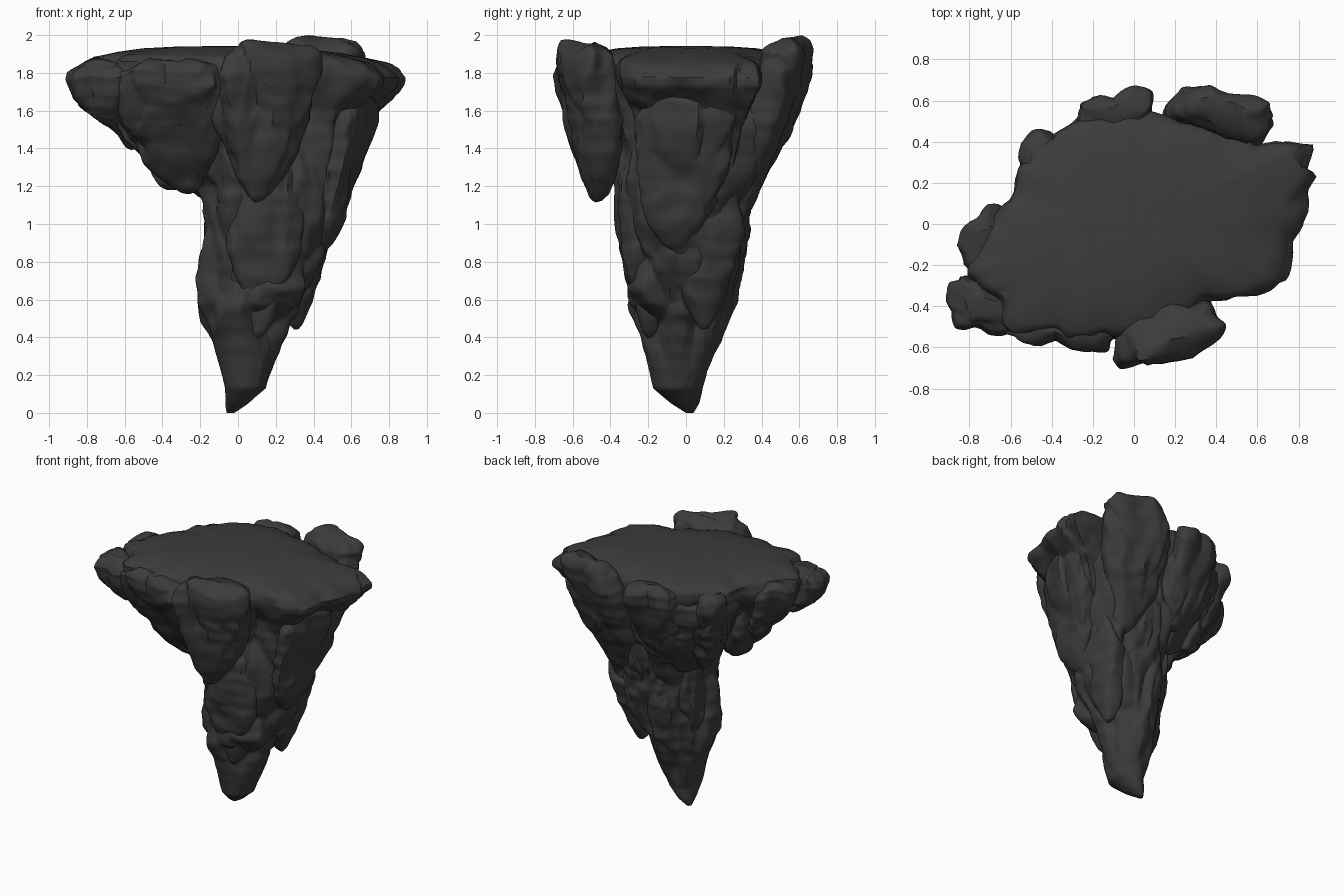
import bpy, bmesh, math
from mathutils import Vector, noise

cube = bpy.data.objects.get("Cube")
if cube:
    bpy.data.objects.remove(cube, do_unlink=True)

stone = bpy.data.materials.new("dark_stone")
stone.use_nodes = True
stone.diffuse_color = (0.045, 0.045, 0.046, 1)
bsdf = stone.node_tree.nodes["Principled BSDF"]
bsdf.inputs["Base Color"].default_value = stone.diffuse_color
bsdf.inputs["Roughness"].default_value = 0.9


def lerp_table(table, t):
    """Interpolate rows of (key, values...) at key t."""
    for a, b in zip(table, table[1:]):
        if t <= b[0]:
            f = max(0, (t - a[0]) / (b[0] - a[0]))
            return [p + (q - p) * f for p, q in zip(a[1:], b[1:])]
    return list(table[-1][1:])


def crag(p, seed):
    """Chunky relief stretched along the height, with fine ledges."""
    q = Vector((p.x * 4, p.y * 4, p.z * 1.7)) + Vector((seed * 3.7, seed, 0))
    q += noise.noise_vector(q * 0.8) * 0.4
    d = noise.voronoi(q)[0]
    chunk = min(d[1] - d[0], 0.45) - 0.22
    ridge = 0.25 - abs(noise.noise(q * 2.3))
    strata = noise.noise(Vector((p.x * 4, p.y * 4, p.z * 16 + seed)))
    return chunk * 0.7 + noise.noise(q * 1.5) * 0.4 + ridge * 0.3 + strata * 0.08


def loft(name, rings, amps, seed):
    """Skin closed rings, pushing each point out from its ring centre by the relief."""
    bm = bmesh.new()
    rows = []
    for ring, amp in zip(rings, amps):
        c = sum(ring, Vector()) / len(ring)
        row = []
        for p in ring:
            out = (p - c).normalized()
            row.append(bm.verts.new(p + out * crag(p, seed) * amp))
        rows.append(row)
    n = len(rows[0])
    for a, b in zip(rows, rows[1:]):
        for i in range(n):
            j = (i + 1) % n
            bm.faces.new((a[i], a[j], b[j], b[i]))
    bm.faces.new(rows[0])
    bm.faces.new(rows[-1])
    bmesh.ops.recalc_face_normals(bm, faces=bm.faces)
    me = bpy.data.meshes.new(name)
    bm.to_mesh(me)
    bm.free()
    ob = bpy.data.objects.new(name, me)
    bpy.context.collection.objects.link(ob)
    me.materials.append(stone)
    bpy.ops.object.select_all(action="DESELECT")
    ob.select_set(True)
    bpy.context.view_layer.objects.active = ob
    bpy.ops.object.shade_smooth_by_angle(angle=math.radians(40))


# Plateau outline, counter-clockwise
outline = [(.84, .39), (.85, .3), (.81, .05), (.72, -.1), (.7, -.28), (.58, -.37),
           (.4, -.37), (.1, -.52), (-.3, -.59), (-.6, -.5), (-.76, -.25), (-.66, .03),
           (-.54, .14), (-.53, .28), (-.42, .4), (-.2, .54), (0, .59), (.2, .53), (.55, .42)]


def resample(pts, n):
    pts = [Vector(p) for p in pts]
    pts.append(pts[0])
    table, s = [(0, *pts[0])], 0
    for a, b in zip(pts, pts[1:]):
        s += (b - a).length
        table.append((s, *b))
    return [lerp_table(table, s * i / n) for i in range(n)]


# Trunk extents by height: z, x min, x max, y min, y max
extents = [(0, -.06, -.02, .0, .04), (.05, -.07, .06, -.08, .07), (.13, -.07, .15, -.17, .09),
           (.3, -.1, .2, -.2, .15), (.48, -.17, .25, -.25, .22), (.58, -.19, .33, -.31, .26),
           (.75, -.18, .43, -.31, .29), (1, -.17, .5, -.34, .33), (1.2, -.22, .58, -.36, .38),
           (1.4, -.41, .65, -.39, .42), (1.5, -.53, .69, -.42, .45), (1.6, -.64, .75, -.46, .49),
           (1.68, -.72, .82, -.52, .54), (1.75, -.78, .88, -.56, .58), (1.8, -.8, .89, -.58, .59),
           (1.86, -.78, .84, -.57, .58)]


def sag(x, z):
    """The plateau drops towards the right end."""
    return z - .04 * min(1, max(0, (x - .2) / .6)) * max(0, z - 1.6) / .3


N = 160
unit = [((x - .045) / .805, y / .59) for x, y in resample(outline, N)]
rings, amps = [], []
steps = 130
for k in range(steps + 1):
    z = 1.86 * k / steps
    x0, x1, y0, y1 = lerp_table(extents, z)
    blend = min(1, max(0, (z - .7) / .9))
    ring = []
    for u, v in unit:
        a = math.atan2(v, u)
        u = math.cos(a) + (u - math.cos(a)) * blend
        v = math.sin(a) + (v - math.sin(a)) * blend
        x = (x0 + x1) / 2 + u * (x1 - x0) / 2
        ring.append(Vector((x, (y0 + y1) / 2 + v * (y1 - y0) / 2, sag(x, z))))
    rings.append(ring)
    amps.append(min(.11, z * .2))
# Gently domed plateau
rim = rings[-1]
for f, z in ((.96, 1.885), (.92, 1.895), (.82, 1.912), (.65, 1.93), (.4, 1.94), (.1, 1.942)):
    rings.append([Vector((p.x * f, p.y * f, sag(p.x * f, z))) for p in rim])
    amps.append(.1 * f ** 3)
loft("rock_trunk", rings, amps, 1)

# Slab profile from top to tip: t, width, thickness, drift to the tip
profile = [(0, .45, .3, 0), (.03, .75, .65, .01), (.08, .92, .88, .04), (.2, 1, 1, .14),
           (.5, .92, .95, .47), (.7, .74, .82, .74), (.87, .48, .6, .93), (.97, .25, .35, 1),
           (1, .1, .12, 1)]


def slab(name, top, tip, width, thick, angle, seed):
    """Tapering rock slab hanging from top to tip; angle turns its wide side."""
    a = math.radians(angle)
    wide = Vector((math.cos(a), math.sin(a), 0))
    deep = Vector((-wide.y, wide.x, 0))
    top, tip = Vector(top), Vector(tip)
    rows, relief = [], []
    count = 70
    for k in range(count + 1):
        t = k / count
        w, d, drift = lerp_table(profile, t)
        c = top.lerp(tip, drift)
        c.z = top.z + (tip.z - top.z) * t
        row = []
        for i in range(72):
            s = 2 * math.pi * i / 72
            cs, sn = math.cos(s), math.sin(s)
            u = math.copysign(abs(cs) ** .62, cs)
            v = math.copysign(abs(sn) ** .62, sn)
            p = c + wide * (u * w * width) + deep * (v * d * thick)
            # Uneven top and ragged tip
            p.z += .05 * noise.noise(Vector((p.x * 6 + seed, p.y * 6, 0)))
            row.append(p)
        rows.append(row)
        relief.append(.11 * min(1, w * 1.2))
    loft(name, rows, relief, seed)


slabs = [
    ("front_slab", (.17, -.53, 1.96), (.11, -.46, 1.14), .27, .13, 18),
    ("back_slab", (.44, .555, 1.98), (.34, .31, 1.07), .25, .12, -17),
    ("left_front_ledge", (-.74, -.4, 1.85), (-.7, -.36, 1.5), .15, .13, -5),
    ("left_ledge", (-.72, -.07, 1.86), (-.55, -.07, 1.42), .17, .12, 45),
    ("front_left_slab", (-.38, -.5, 1.87), (-.28, -.24, 1.18), .29, .13, -8),
    ("left_underside", (-.54, -.15, 1.75), (-.32, -.12, 1.18), .22, .15, 80),
    ("back_left_slab", (-.09, .55, 1.9), (-.07, .33, 1.2), .2, .11, 10),
    ("back_left_ledge", (-.48, .3, 1.86), (-.28, .2, 1.2), .15, .11, 55),
    ("back_left_face", (-.3, .4, 1.8), (-.14, .2, 1.12), .29, .12, 38),
    ("right_slab", (.64, .02, 1.72), (.46, -.05, .87), .28, .09, 78),
    ("right_back_rib", (.54, .26, 1.7), (.36, .2, .85), .17, .1, 110),
    ("front_column", (.14, -.25, 1.35), (.1, -.19, .4), .19, .12, 0),
    ("right_column", (.43, .08, 1.3), (.31, .1, .48), .2, .1, 90),
    ("back_column", (.2, .29, 1.45), (.08, .17, .45), .19, .1, -5),
    ("left_column", (-.08, .03, 1.3), (-.1, 0, .44), .18, .09, 92),
]
for k, spec in enumerate(slabs):
    slab(*spec, seed=k + 2)
